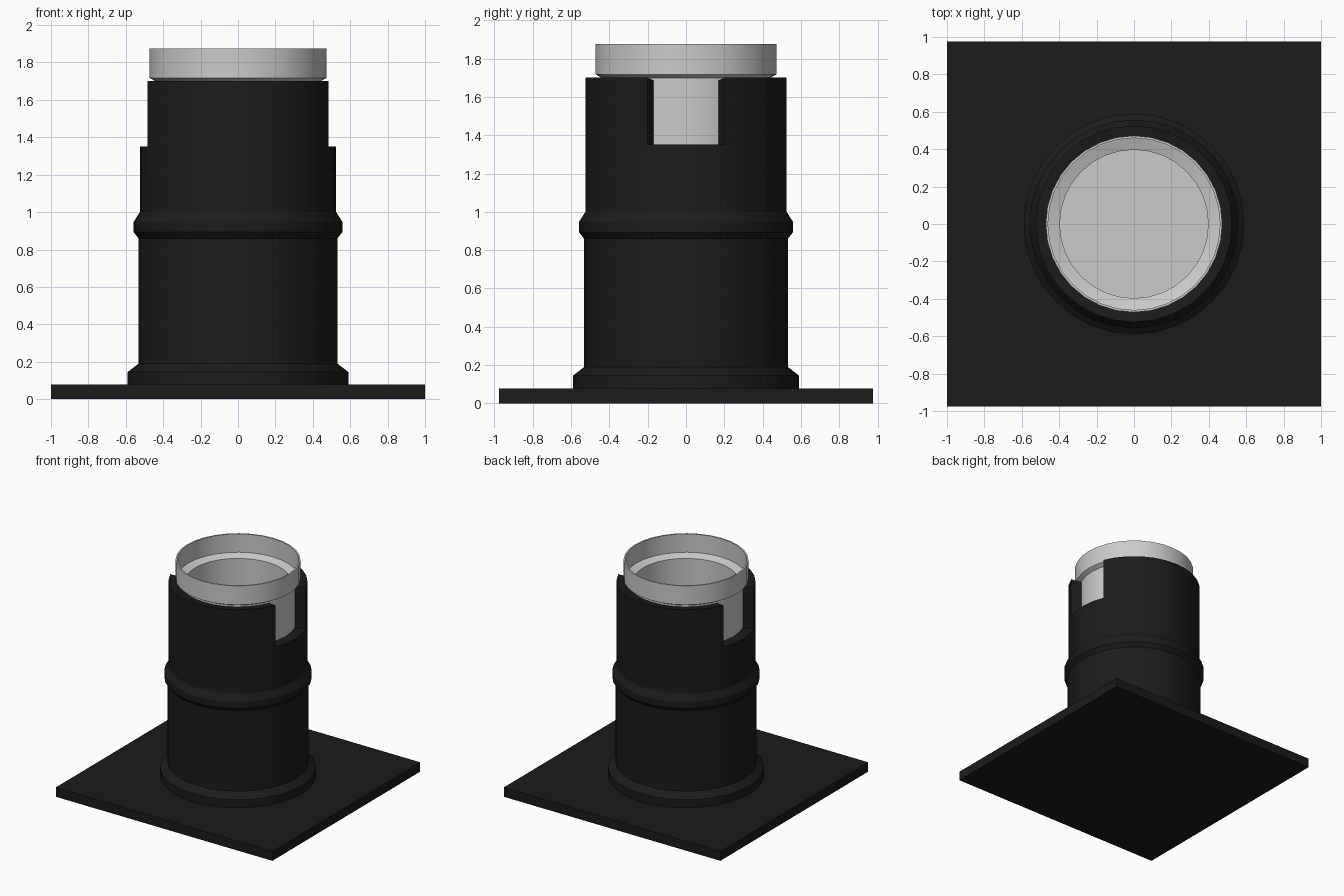
import bpy, bmesh
from math import sin, cos, pi, radians

if "Cube" in bpy.data.objects:
    bpy.data.objects.remove(bpy.data.objects["Cube"])

SEG = 32  # sides of a full turn

black = bpy.data.materials.new("black_paint")
black.diffuse_color = (0.011, 0.011, 0.011, 1)
black.use_nodes = True
black.node_tree.nodes["Principled BSDF"].inputs["Base Color"].default_value = black.diffuse_color


def sweep(bm, profile, start=0, steps=SEG, caps=False):
    """Turn an (r, z) profile about z through a number of steps."""
    rings = []
    for i in range(start, start + steps + 1):
        a = 2 * pi * i / SEG
        rings.append([bm.verts.new((r * cos(a), r * sin(a), z)) for r, z in profile])
    for a, b in zip(rings, rings[1:]):
        for j in range(len(profile) - 1):
            bm.faces.new((a[j], b[j], b[j + 1], a[j + 1]))
    if caps:
        bm.faces.new(rings[0])
        bm.faces.new(rings[-1])


def finish(name, bm, mat=None):
    bmesh.ops.remove_doubles(bm, verts=bm.verts, dist=1e-5)
    bmesh.ops.dissolve_degenerate(bm, edges=bm.edges, dist=1e-5)
    bmesh.ops.recalc_face_normals(bm, faces=bm.faces)
    me = bpy.data.meshes.new(name)
    bm.to_mesh(me)
    bm.free()
    ob = bpy.data.objects.new(name, me)
    bpy.context.collection.objects.link(ob)
    if mat:
        me.materials.append(mat)
    bpy.ops.object.select_all(action='DESELECT')
    ob.select_set(True)
    bpy.context.view_layer.objects.active = ob
    bpy.ops.object.shade_smooth_by_angle(angle=radians(25))
    return ob


# base plate
bm = bmesh.new()
bmesh.ops.create_cube(bm, size=1)
for v in bm.verts:
    v.co = (v.co.x * 2, v.co.y * 1.95, (v.co.z + 0.5) * 0.078)
finish("base_plate", bm, black)

# outer sleeve: foot flange, lower tube, bead, upper tube
R, RI, NOTCH, TOP = 0.525, 0.44, 1.352, 1.70
bm = bmesh.new()
sweep(bm, [(0.59, 0.078), (0.59, 0.145), (0.532, 0.19), (0.532, 0.86),
           (0.558, 0.893), (0.558, 0.948), (R, 1.0), (R, NOTCH)])
for side in (0, SEG // 2):
    # notch floor on the +x / -x side, then the standing wall after it
    sweep(bm, [(R, NOTCH), (RI, NOTCH)], side - 2, 4)
    sweep(bm, [(R, NOTCH), (R, TOP), (RI, TOP - 0.015), (RI, NOTCH)], side + 2, 12, caps=True)
finish("outer_sleeve", bm, black)

# inner pipe with flared socket rim, closed at the bottom
bm = bmesh.new()
sweep(bm, [(0, 0.08), (RI - 0.002, 0.08), (RI - 0.002, 1.698), (0.472, 1.717), (0.472, 1.875),
           (0.46, 1.875), (0.46, 1.722), (0.397, 1.70), (0.397, 0.10), (0, 0.10)])
finish("inner_pipe", bm)
